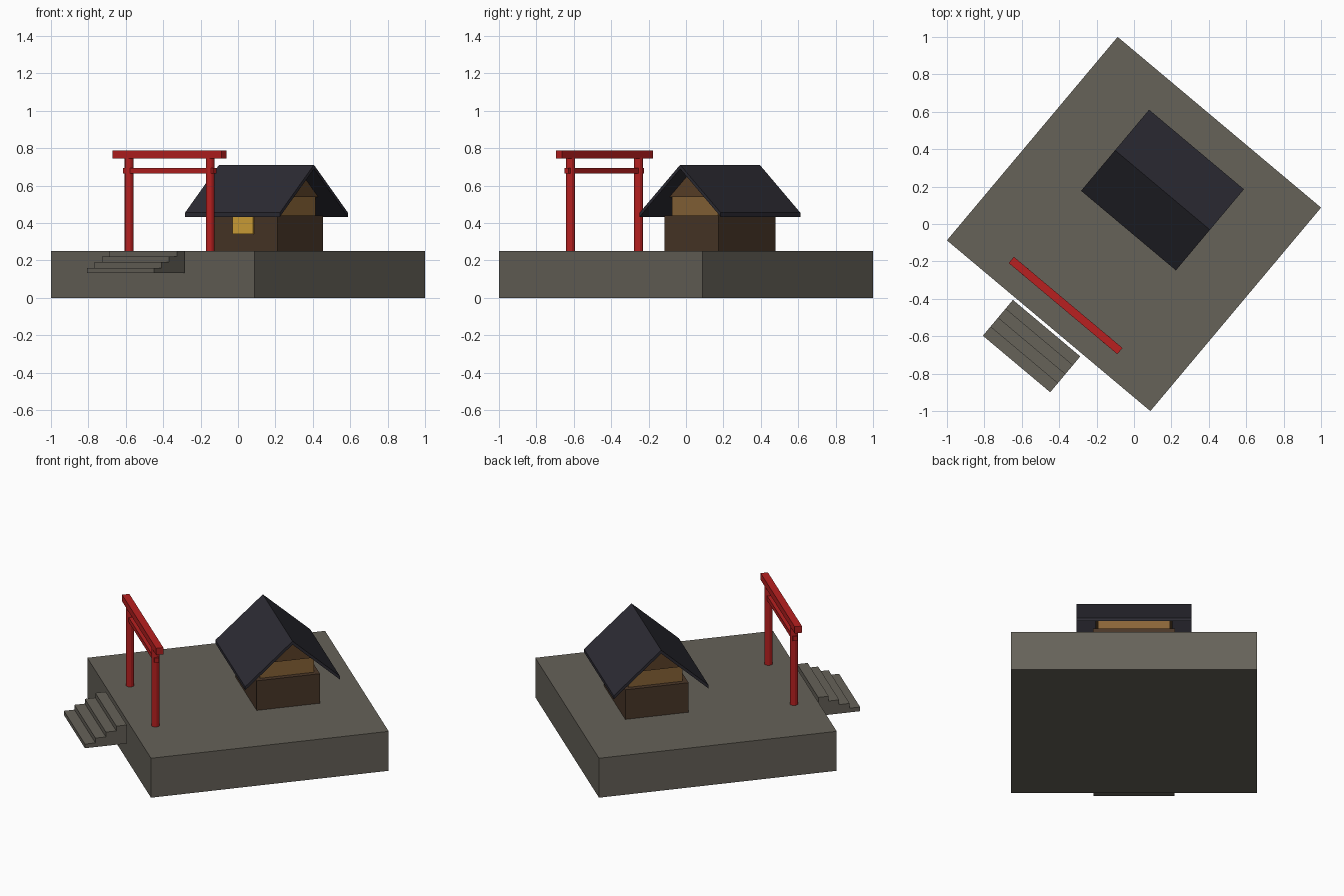
import bpy, bmesh, math
from mathutils import Matrix, Vector

if "Cube" in bpy.data.objects:
    bpy.data.objects.remove(bpy.data.objects["Cube"])

# whole model is laid out square, then turned 40 degrees about z
TURN = Matrix.Rotation(math.radians(-40), 4, 'Z')


def material(name, hex_code):
    rgb = [int(hex_code[i:i + 2], 16) / 255 for i in (0, 2, 4)]
    lin = [((c + 0.055) / 1.055) ** 2.4 for c in rgb]
    m = bpy.data.materials.new(name)
    m.diffuse_color = (*lin, 1)
    m.use_nodes = True
    m.node_tree.nodes["Principled BSDF"].inputs["Base Color"].default_value = m.diffuse_color
    return m


STONE = material("stone", "666259")
RED = material("red_paint", "b82020")
WOOD = material("dark_wood", "4a3728")
GABLE = material("gable_wood", "5c4229")
LIGHT = material("light_wood", "8a6538")
TILE = material("roof_tile", "2c2b33")
GLOW = material("window_glow", "d8a63a")


def finish(name, bm, mat, centre=(0, 0, 0)):
    bmesh.ops.recalc_face_normals(bm, faces=bm.faces)
    me = bpy.data.meshes.new(name)
    bm.to_mesh(me)
    bm.free()
    me.materials.append(mat)
    ob = bpy.data.objects.new(name, me)
    ob.matrix_world = TURN @ Matrix.Translation(Vector(centre))
    bpy.context.collection.objects.link(ob)
    return ob


def box(name, x, y, z, mat):
    """Box from (min, max) pairs."""
    size = [b - a for a, b in (x, y, z)]
    bm = bmesh.new()
    bmesh.ops.create_cube(bm, size=1)
    bmesh.ops.scale(bm, vec=size, verts=bm.verts)
    return finish(name, bm, mat, [(a + b) / 2 for a, b in (x, y, z)])


def prism(name, profile, half, mat, y=0):
    """Extrude a (y, z) profile along x, from -half to half."""
    bm = bmesh.new()
    face = bm.faces.new([bm.verts.new((-half, p, q)) for p, q in profile])
    new = bmesh.ops.extrude_face_region(bm, geom=[face])["geom"]
    bmesh.ops.translate(bm, vec=(2 * half, 0, 0),
                        verts=[v for v in new if isinstance(v, bmesh.types.BMVert)])
    return finish(name, bm, mat, (0, y, 0))


def post(name, x, y, z0, z1, r, mat):
    bm = bmesh.new()
    bmesh.ops.create_cone(bm, cap_ends=True, segments=12, radius1=r, radius2=r, depth=z1 - z0)
    return finish(name, bm, mat, (x, y, (z0 + z1) / 2))


# stone platform
FLOOR = 0.251
box("platform", (-0.71, 0.71), (-0.71, 0.71), (0, FLOOR), STONE)

# stairs: one stepped profile, just clear of the platform
back, run, rise, base = -0.727, 0.0625, 0.0305, 0.133
steps = [(back, base), (back, FLOOR)]
for i in range(4):
    y = back - (i + 1) * run
    steps += [(y, FLOOR - i * rise), (y, FLOOR - (i + 1) * rise if i < 3 else base)]
prism("stairs", steps, 0.235, STONE)

# gate
GY = -0.569
for side, x in (("left", -0.283), ("right", 0.283)):
    post("gate_post_" + side, x, GY, FLOOR, 0.75, 0.0235, RED)
box("gate_top_beam", (-0.379, 0.379), (GY - 0.0215, GY + 0.0215), (0.744, 0.787), RED)
box("gate_tie_beam", (-0.314, 0.314), (GY - 0.014, GY + 0.014), (0.665, 0.694), RED)

# house walls, inset upper storey and gable
HY = 0.237
box("house_walls", (-0.237, 0.237), (HY - 0.189, HY + 0.189), (FLOOR, 0.439), WOOD)
box("upper_walls", (-0.208, 0.208), (HY - 0.161, HY + 0.161), (0.439, 0.54), LIGHT)
prism("gable", [(-0.176, 0.538), (0.176, 0.538), (0, 0.692)], 0.222, GABLE, HY)
box("window", (-0.071, 0.071), (HY - 0.197, HY - 0.185), (0.342, 0.436), GLOW)

# pitched roof, open underneath
E, T = 0.283, 0.022
prism("roof", [(-E, 0.455), (0, 0.711), (E, 0.455), (E, 0.455 - T),
               (0, 0.711 - T), (-E, 0.455 - T)], 0.331, TILE, HY)
